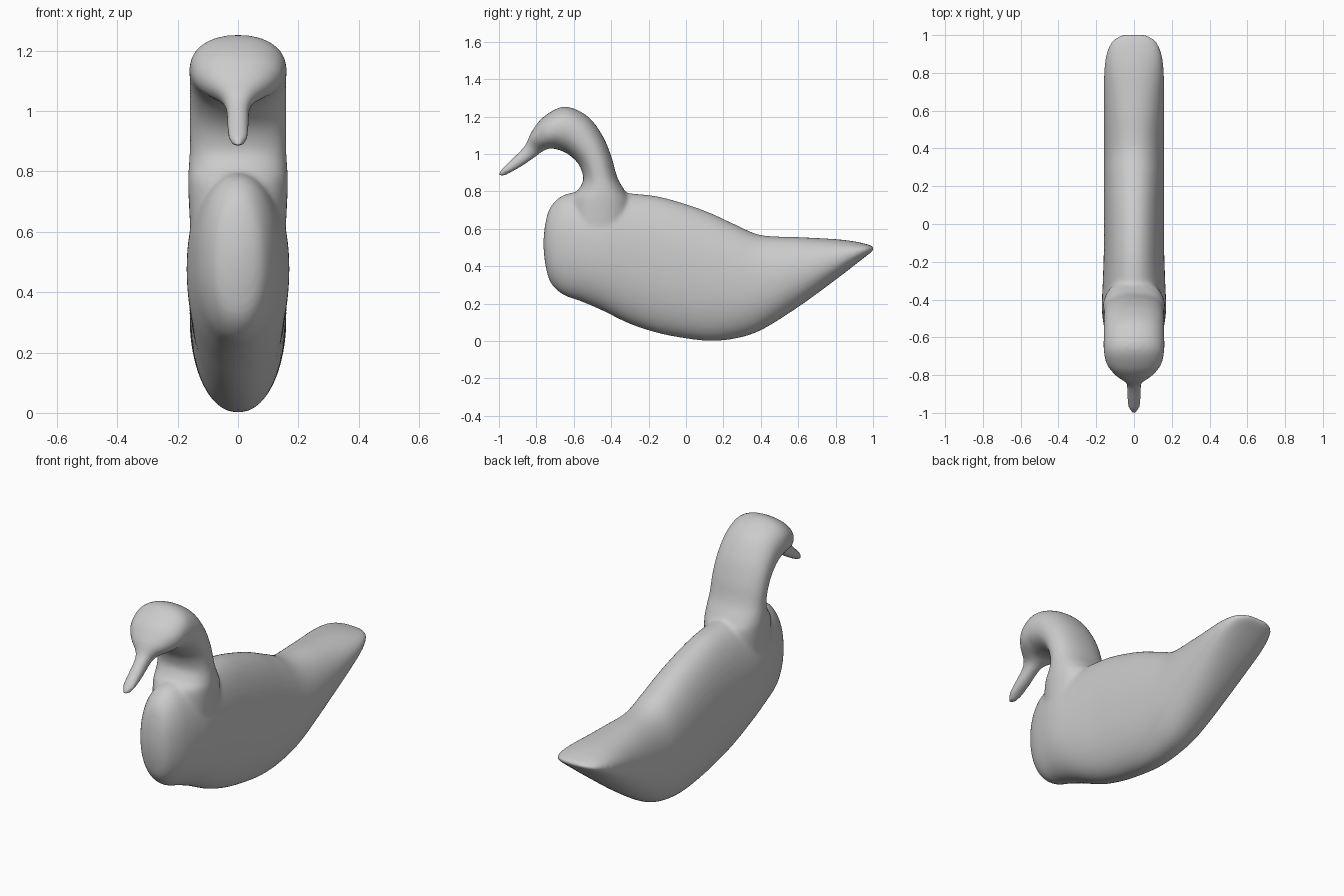
import bpy, bmesh
from math import cos, sin, pi, copysign

if "Cube" in bpy.data.objects:
    bpy.data.objects.remove(bpy.data.objects["Cube"])

N = 48      # points around each section
STEPS = 6   # in-between sections per station


def catmull(rows):
    out = []
    for i in range(len(rows) - 1):
        p0, p1 = rows[max(i - 1, 0)], rows[i]
        p2, p3 = rows[i + 1], rows[min(i + 2, len(rows) - 1)]
        for s in range(STEPS):
            t = s / STEPS
            out.append([0.5 * (2 * b + (c - a) * t + (2 * a - 5 * b + 4 * c - d) * t * t
                               + (3 * b - a - 3 * c + d) * t ** 3)
                        for a, b, c, d in zip(p0, p1, p2, p3)])
    return out + [list(rows[-1])]


def loft(bm, stations, power):
    """Each station: upper (y, z), lower (y, z), half width in x."""
    e = 2 / power
    rings = []
    for uy, uz, ly, lz, w in catmull(stations):
        ring = []
        for k in range(N):
            c, s = cos(2 * pi * k / N), sin(2 * pi * k / N)
            x = copysign(abs(c) ** e, c) * w
            v = copysign(abs(s) ** e, s) / 2
            ring.append(bm.verts.new((x, (uy + ly) / 2 + (uy - ly) * v,
                                      (uz + lz) / 2 + (uz - lz) * v)))
        rings.append(ring)
    faces = [bm.faces.new((a[k], a[(k + 1) % N], b[(k + 1) % N], b[k]))
             for a, b in zip(rings, rings[1:]) for k in range(N)]
    faces += [bm.faces.new(rings[0][::-1]), bm.faces.new(rings[-1])]
    bmesh.ops.recalc_face_normals(bm, faces=faces)


bm = bmesh.new()

# Body and tail: y, top, bottom, half width
body = [(-.762, .54, .50, .012), (-.752, .63, .41, .06), (-.725, .715, .315, .095),
        (-.66, .778, .25, .13), (-.56, .80, .212, .156), (-.45, .80, .165, .17),
        (-.30, .79, .092, .165), (-.15, .773, .043, .16), (0, .732, .014, .16),
        (.13, .685, .001, .16), (.26, .625, .013, .16), (.4, .567, .058, .16),
        (.6, .556, .182, .16), (.8, .545, .328, .158), (.9, .533, .405, .146),
        (.96, .52, .452, .122), (.99, .51, .475, .09), (1.003, .503, .49, .06)]
loft(bm, [(y, t, y, b, w) for y, t, b, w in body], 2.15)

# Neck, head and bill: back/top edge, inner edge, half width
neck = [(-.28, .55, -.64, .55, .155), (-.29, .73, -.62, .75, .165),
        (-.325, .80, -.575, .81, .164), (-.367, .875, -.55, .86, .16),
        (-.40, .99, -.56, .918, .16), (-.45, 1.105, -.59, .965, .16),
        (-.53, 1.205, -.64, 1.005, .16), (-.65, 1.253, -.69, 1.025, .16),
        (-.76, 1.20, -.72, 1.03, .145), (-.825, 1.12, -.738, 1.028, .108),
        (-.855, 1.055, -.77, 1.012, .055), (-.885, 1.018, -.805, .985, .039),
        (-.94, .965, -.87, .94, .037), (-.985, .92, -.94, .90, .032),
        (-1.004, .89, -.985, .878, .014)]
loft(bm, neck, 2.2)

# Fuse into one smooth skin
mesh = bpy.data.meshes.new("duck_body")
bm.to_mesh(mesh)
bm.free()
duck = bpy.data.objects.new("duck_body", mesh)
bpy.context.collection.objects.link(duck)
rm = duck.modifiers.new("fuse", 'REMESH')
rm.mode = 'VOXEL'
rm.voxel_size = 0.01
rm.use_smooth_shade = True
sm = duck.modifiers.new("soften", 'SMOOTH')
sm.factor = 0.5
sm.iterations = 10
